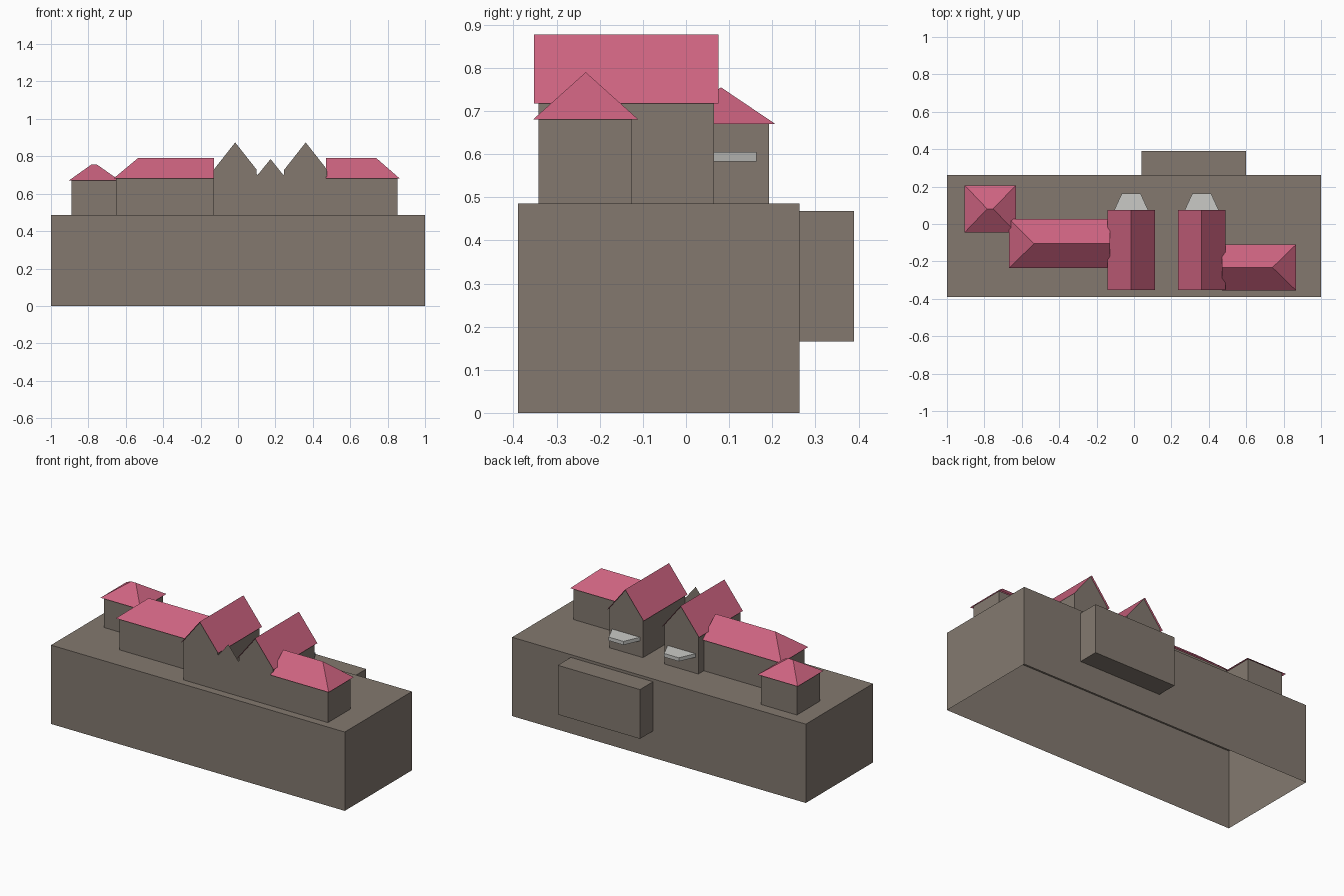
import bpy, bmesh

if "Cube" in bpy.data.objects:
    bpy.data.objects.remove(bpy.data.objects["Cube"])


def material(name, rgb):
    m = bpy.data.materials.new(name)
    m.diffuse_color = (*rgb, 1)
    m.use_nodes = True
    m.node_tree.nodes["Principled BSDF"].inputs["Base Color"].default_value = m.diffuse_color
    return m


STONE = material("brown_stone", (0.227, 0.191, 0.159))
TILE = material("rose_tile", (0.610, 0.125, 0.216))
PALE = material("pale_grey", (0.590, 0.590, 0.565))


def mesh(name, verts, faces, mat, upward=False):
    """Object from a few points; upward turns every face to the sky."""
    bm = bmesh.new()
    vs = [bm.verts.new(v) for v in verts]
    for f in faces:
        bm.faces.new([vs[i] for i in f])
    if upward:
        for f in bm.faces:
            f.normal_update()
            if f.normal.z < 0:
                f.normal_flip()
    else:
        bmesh.ops.recalc_face_normals(bm, faces=bm.faces[:])
    me = bpy.data.meshes.new(name)
    bm.to_mesh(me)
    bm.free()
    me.materials.append(mat)
    ob = bpy.data.objects.new(name, me)
    bpy.context.collection.objects.link(ob)
    return ob


def box(name, x0, x1, y0, y1, z0, z1, mat, bottom=True):
    verts = [(x, y, z) for z in (z0, z1) for x, y in ((x0, y0), (x1, y0), (x1, y1), (x0, y1))]
    faces = [(4, 5, 6, 7)] + [(i, (i + 1) % 4, (i + 1) % 4 + 4, i + 4) for i in range(4)]
    if bottom:
        faces.append((3, 2, 1, 0))
    return mesh(name, verts, faces, mat)


def hip_roof(name, x0, x1, y0, y1, eave, ridge, r0, r1):
    """Thin roof with its ridge from r0 to r1; an end without a hip stays open."""
    ym = (y0 + y1) / 2
    verts = [(x0, y0, eave), (x1, y0, eave), (x1, y1, eave), (x0, y1, eave),
             (r0, ym, ridge), (r1, ym, ridge)]
    faces = [(0, 1, 5, 4), (2, 3, 4, 5)]
    if r0 > x0:
        faces.append((3, 0, 4))
    if r1 < x1:
        faces.append((1, 2, 5))
    return mesh(name, verts, faces, TILE, upward=True)


TOP = 0.485        # height of the terrace
FRONT = -0.342     # plane of the tall front walls

# Hollow base block and the annex on its back wall
box("base_block", -1, 1, -0.39, 0.263, 0, TOP, STONE, bottom=False)
box("rear_annex", 0.04, 0.6, 0.263, 0.39, 0.165, 0.468, STONE)

# Corner pavilion and the two long wings
box("pavilion_walls", -0.89, -0.647, -0.03, 0.193, TOP, 0.675, STONE, bottom=False)
hip_roof("pavilion_roof", -0.905, -0.632, -0.045, 0.207, 0.67, 0.755, -0.785, -0.753)
box("left_wing_walls", -0.652, -0.13, -0.222, 0.012, TOP, 0.686, STONE, bottom=False)
hip_roof("left_wing_roof", -0.667, -0.127, -0.236, 0.026, 0.68, 0.79, -0.535, -0.127)
box("right_wing_walls", 0.477, 0.852, FRONT, -0.125, TOP, 0.686, STONE, bottom=False)
hip_roof("right_wing_roof", 0.47, 0.866, -0.355, -0.11, 0.68, 0.79, 0.47, 0.74)

# Two tall gabled houses, each with a bay ledge at the back
BACK, RIDGE, EAVE = 0.065, 0.877, 0.717
for side, cx in (("left", -0.015), ("right", 0.362)):
    w = 0.115
    outline = [(cx - w, TOP), (cx + w, TOP), (cx + w, 0.728), (cx, RIDGE - 0.003), (cx - w, 0.728)]
    verts = [(x, y, z) for y in (FRONT, BACK) for x, z in outline]
    walls = [(0, 1, 2, 3, 4), (9, 8, 7, 6, 5), (1, 6, 7, 2), (4, 9, 5, 0)]
    mesh(side + "_gable_walls", verts, walls, STONE)

    verts = [(cx + dx, y, z) for y in (-0.352, 0.075)
             for dx, z in ((-0.126, EAVE), (0, RIDGE), (0.126, EAVE))]
    mesh(side + "_gable_roof", verts, [(0, 1, 4, 3), (1, 2, 5, 4)], TILE, upward=True)

    plan = [(cx - 0.095, BACK), (cx + 0.095, BACK), (cx + 0.05, 0.163), (cx - 0.05, 0.163)]
    verts = [(x, y, z) for z in (0.583, 0.605) for x, y in plan]
    faces = [(3, 2, 1, 0), (4, 5, 6, 7)] + [(i, (i + 1) % 4, (i + 1) % 4 + 4, i + 4) for i in range(4)]
    mesh(side + "_bay_ledge", verts, faces, PALE)

# Thin pointed front wall linking the two houses
link = [(0.1, TOP), (0.247, TOP), (0.247, 0.705), (0.242, 0.70), (0.174, 0.785), (0.105, 0.70), (0.1, 0.705)]
mesh("link_wall", [(x, FRONT, z) for x, z in link], [tuple(range(7))], STONE)
